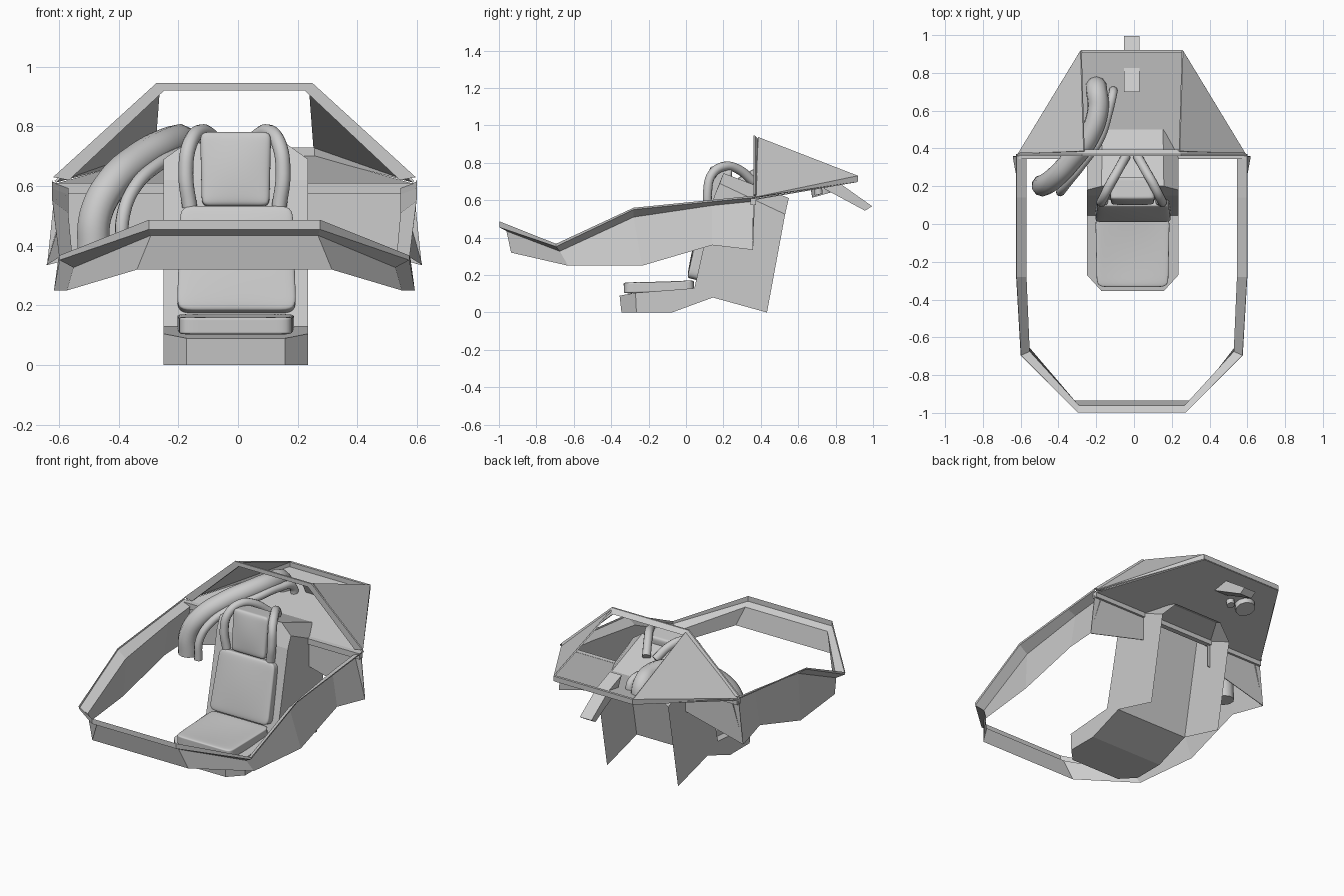
import bpy, bmesh
from mathutils import Vector

if "Cube" in bpy.data.objects:
    bpy.data.objects.remove(bpy.data.objects["Cube"])

CX = -0.012  # the symmetry plane sits slightly off centre


def make(name, verts, faces, thick=0.0):
    me = bpy.data.meshes.new(name)
    me.from_pydata(verts, [], faces)
    bm = bmesh.new()
    bm.from_mesh(me)
    bmesh.ops.remove_doubles(bm, verts=bm.verts, dist=0.0005)
    bmesh.ops.recalc_face_normals(bm, faces=bm.faces)
    bm.to_mesh(me)
    bm.free()
    ob = bpy.data.objects.new(name, me)
    bpy.context.collection.objects.link(ob)
    if thick:
        m = ob.modifiers.new("thickness", 'SOLIDIFY')
        m.thickness = thick
        m.offset = 0
    return ob


def polys(name, polygons, thick=0.0):
    """Mesh from separate polygons, given as lists of points."""
    verts, faces = [], []
    for p in polygons:
        faces.append(list(range(len(verts), len(verts) + len(p))))
        verts += [(CX + x, y, z) for x, y, z in p]
    return make(name, verts, faces, thick)


def flip(p):
    return [(-x, y, z) for x, y, z in p]


def both(polygons):
    return polygons + [flip(p) for p in polygons]


def strip(a, b):
    """Quads between two point rows."""
    return [[a[i], a[i + 1], b[i + 1], b[i]] for i in range(len(a) - 1)]


def smooth(ob, angle=0.7):
    bpy.ops.object.select_all(action='DESELECT')
    ob.select_set(True)
    bpy.context.view_layer.objects.active = ob
    bpy.ops.object.shade_smooth_by_angle(angle=angle)


def box(name, x, y, z):
    c = [(i, j, k) for k in z for j in y for i in x]
    f = [(0, 1, 3, 2), (4, 5, 7, 6), (0, 1, 5, 4), (2, 3, 7, 6), (0, 2, 6, 4), (1, 3, 7, 5)]
    return make(name, [(CX + a, b, d) for a, b, d in c], f)


# Cockpit rim: sheet of lip, inward ledge and lower panel, mirrored
rows = [
    [(.612, .37, .625), (.612, .14, .602), (.612, -.28, .56), (.588, -.695, .367), (.287, -.997, .487)],
    [(.610, .37, .615), (.610, .14, .592), (.610, -.28, .55), (.586, -.695, .352), (.287, -.997, .455)],
    [(.557, .37, .595), (.557, .14, .572), (.557, -.28, .51), (.54, -.675, .327), (.28, -.96, .435)],
    [(.63, .355, .335), (.59, .14, .36), (.605, -.235, .25), (.562, -.63, .25), (.327, -.935, .32)],
]
full = [r + flip(r)[::-1] for r in rows]
rim = []
for i in range(3):
    rim += strip(full[i], full[i + 1])
polys("cockpit_rim", rim)

# Rear bulkhead and the crossbar on top of it
polys("rear_bulkhead", both([[(.60, .36, .605), (.22, .36, .605), (.22, .36, .44), (.628, .357, .335)]]), .004)
box("rear_crossbar", (-.6, .6), (.345, .375), (.575, .61))

# Roll hoop: closed section along four corners
outer = [(.608, .63), (.262, .945), (-.262, .945), (-.608, .63)]
inner = [(.555, .62), (.236, .92), (-.236, .92), (-.555, .62)]
ring = [[(x, y, z) for x, z in pts] for pts, y in ((outer, .36), (outer, .37), (inner, .395), (inner, .36))]
hoop = []
for i in range(4):
    hoop += strip(ring[i], ring[(i + 1) % 4])
hoop += [[r[0] for r in ring], [r[-1] for r in ring]]
polys("canopy_hoop", hoop)

# Rear canopy: triangular sides, sloping floor, back edge, open top
polys("canopy_sides", both([[(.60, .372, .615), (.252, .385, .935), (.268, .917, .73)],
                            [(.60, .372, .615), (.268, .917, .73), (.268, .917, .70)]]), .008)
polys("canopy_floor", [[(.60, .37, .605), (-.60, .37, .605), (-.268, .917, .70), (.268, .917, .70)]], .006)
box("canopy_back_edge", (-.268, .268), (.905, .92), (.70, .73))

# Slanted bar through the canopy floor
latch = [(.70, .735), (.83, .685), (.995, .568), (.957, .544), (.738, .662)]
lp = [[(s * .04, y, z) for y, z in latch] for s in (-1, 1)]
polys("tail_bar", lp + strip(lp[0] + lp[0][:1], lp[1] + lp[1][:1]))

# Seat shell: centre strip, chamfered corners, side fins, hollow back
edge = [(.242, -.265, 0), (.242, -.27, .105), (.242, .045, .13), (.242, .09, .33),
        (.242, .15, .62), (.242, .18, .69), (.242, .53, .525)]
mid = [(.165, -.345, 0), (.165, -.355, .09), (.165, .045, .13), (.165, .09, .33),
       (.165, .15, .62), (.165, .20, .745), (.16, .55, .612)]
fin = edge + [(.242, .433, 0), (.242, .144, .08), (.242, -.075, 0)]
back = [(.242, -.265, 0), (.242, -.075, 0), (.242, .144, .08), (.242, .25, .65)]
shell = both([fin] + strip(edge, mid)) + strip(mid, flip(mid)) + strip(back, flip(back))
shell.append([mid[0], edge[0], flip(edge)[0], flip(mid)[0]])
shell_ob = polys("seat_shell", shell)
shell_ob.location.x = .005


# Cushions: tapered, leaned and rounded blocks
def cushion(name, loc, size, lean, taper, crown, axis):
    bm = bmesh.new()
    bmesh.ops.create_cube(bm, size=1)
    bmesh.ops.subdivide_edges(bm, edges=bm.edges, cuts=5, use_grid_fill=True)
    for v in bm.verts:
        a, b = (v.co.z, v.co.y) if axis == 'y' else (v.co.y, v.co.z)
        bulge = max(0, 1 - 4 * v.co.x ** 2) * max(0, 1 - 4 * a ** 2)
        t = 1 + taper * a
        # crown the visible face
        if axis == 'y' and b < -.49:
            v.co.y -= crown * bulge
        if axis == 'z' and b > .49:
            v.co.z += crown * bulge
        v.co.x *= t
        v.co = Vector((v.co.x * size[0], v.co.y * size[1], v.co.z * size[2]))
    me = bpy.data.meshes.new(name)
    bm.to_mesh(me)
    bm.free()
    ob = bpy.data.objects.new(name, me)
    bpy.context.collection.objects.link(ob)
    ob.location = loc
    ob.rotation_euler.x = lean
    m = ob.modifiers.new("round", 'SUBSURF')
    m.levels = m.render_levels = 2
    smooth(ob, 3.1)


cushion("seat_cushion", (-.008, -.145, .137), (.385, .375, .06), .03, .04, -.15, 'z')
cushion("back_cushion", (-.005, .085, .352), (.388, .075, .36), -.24, -.06, .12, 'y')
cushion("headrest", (-.008, .175, .652), (.232, .12, .25), -.12, .05, .1, 'y')


# Hoses and shoulder straps: round tubes along smooth paths
def tube(name, pts, radius):
    cu = bpy.data.curves.new(name, 'CURVE')
    cu.dimensions = '3D'
    cu.bevel_depth = radius
    cu.bevel_resolution = 3
    cu.use_fill_caps = True
    sp = cu.splines.new('BEZIER')
    sp.bezier_points.add(len(pts) - 1)
    sp.resolution_u = 6
    for bp, p in zip(sp.bezier_points, pts):
        bp.co = p
        bp.handle_left_type = bp.handle_right_type = 'AUTO'
    ob = bpy.data.objects.new(name, cu)
    bpy.context.collection.objects.link(ob)
    bpy.ops.object.select_all(action='DESELECT')
    ob.select_set(True)
    bpy.context.view_layer.objects.active = ob
    bpy.ops.object.convert(target='MESH')
    smooth(bpy.context.view_layer.objects.active)


tube("large_hose", [(-.485, .205, .38), (-.478, .205, .5), (-.425, .24, .605), (-.33, .34, .69),
                    (-.235, .47, .74), (-.19, .61, .748), (-.198, .705, .72), (-.2, .73, .63)], .057)
tube("small_hose", [(-.39, .17, .38), (-.385, .175, .5), (-.35, .22, .59), (-.27, .32, .67),
                    (-.18, .45, .715), (-.135, .59, .73), (-.112, .69, .71), (-.11, .71, .63)], .023)
strap = [(.15, .12, .53), (.163, .115, .64), (.15, .14, .74), (.115, .21, .782), (.075, .28, .765), (.03, .36, .70)]
for side, s in (("left", -1), ("right", 1)):
    tube(side + "_shoulder_strap", [(CX + s * x, y, z) for x, y, z in strap], .025)
